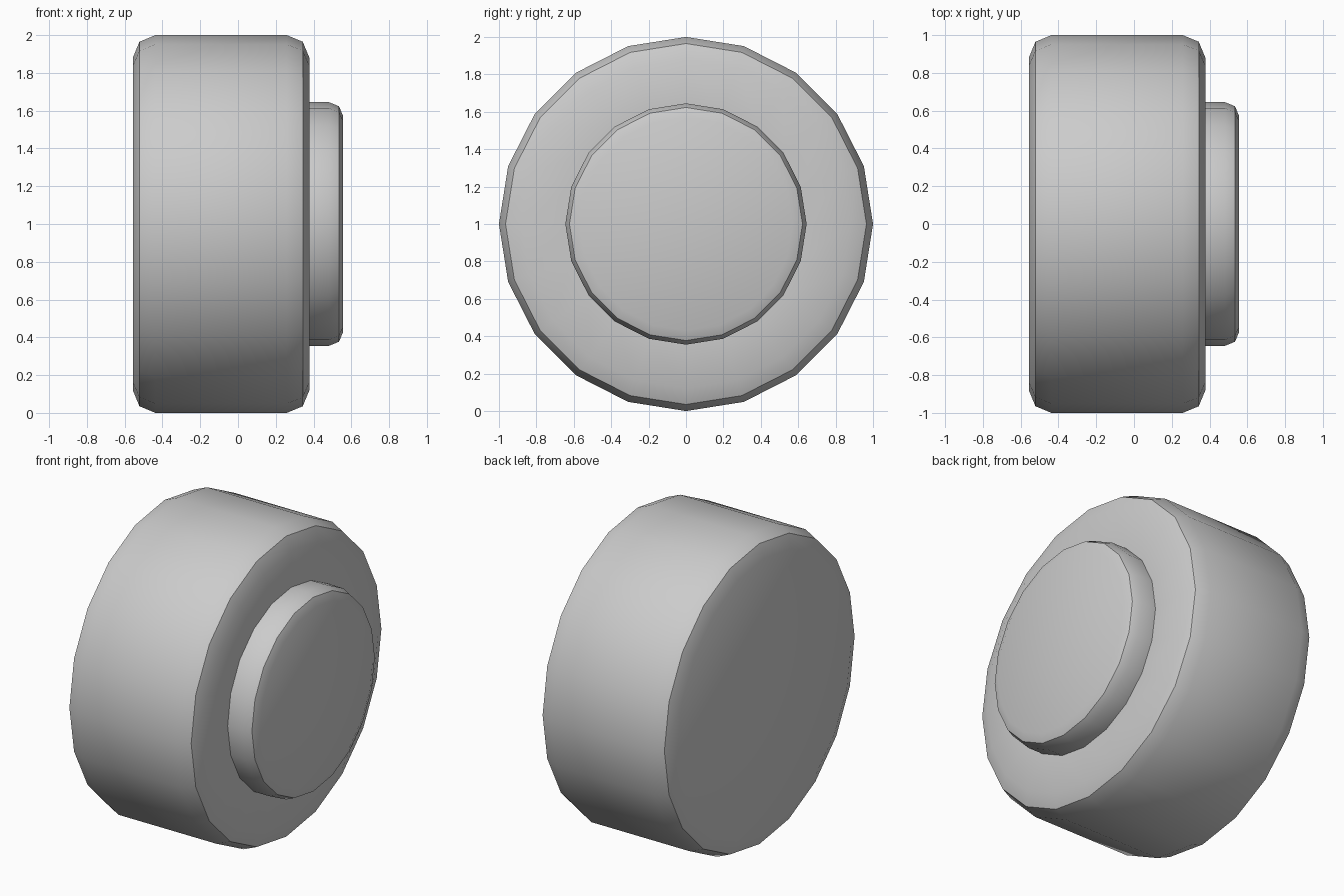
import bpy, bmesh, math

if "Cube" in bpy.data.objects:
    bpy.data.objects.remove(bpy.data.objects["Cube"])

SIDES = 20


def rounded(x, r, b, inward):
    """Two-step rounded corner at axial position x, radius r, size b."""
    s = 1 if inward > 0 else -1
    k = b * math.sqrt(0.5)
    return [(x - s * b, r), (x - s * b + s * k, r - b + k), (x, r - b)]


def lathe(name, profile):
    """Revolve an (x, radius) profile around the x axis at z = 1."""
    bm = bmesh.new()
    rings = []
    for x, r in profile:
        rings.append([bm.verts.new((x, r * math.sin(2 * math.pi * i / SIDES),
                                    1 + r * math.cos(2 * math.pi * i / SIDES)))
                      for i in range(SIDES)])
    for a, b in zip(rings, rings[1:]):
        for i in range(SIDES):
            j = (i + 1) % SIDES
            bm.faces.new((a[i], a[j], b[j], b[i]))
    bm.faces.new(rings[0])
    bm.faces.new(rings[-1])
    bmesh.ops.recalc_face_normals(bm, faces=bm.faces)
    mesh = bpy.data.meshes.new(name)
    bm.to_mesh(mesh)
    bm.free()
    ob = bpy.data.objects.new(name, mesh)
    bpy.context.collection.objects.link(ob)
    bpy.ops.object.select_all(action='DESELECT')
    ob.select_set(True)
    bpy.context.view_layer.objects.active = ob
    bpy.ops.object.shade_smooth_by_angle(angle=math.radians(30))
    return ob


# Tyre body with rounded rims, stepping into the raised hub on the outer side
profile = rounded(-0.557, 1.0, 0.12, -1)[::-1]
profile += rounded(0.378, 1.0, 0.12, 1)
profile += [(0.378, 0.645)]
profile += rounded(0.557, 0.645, 0.075, 1)
lathe("wheel", profile)
